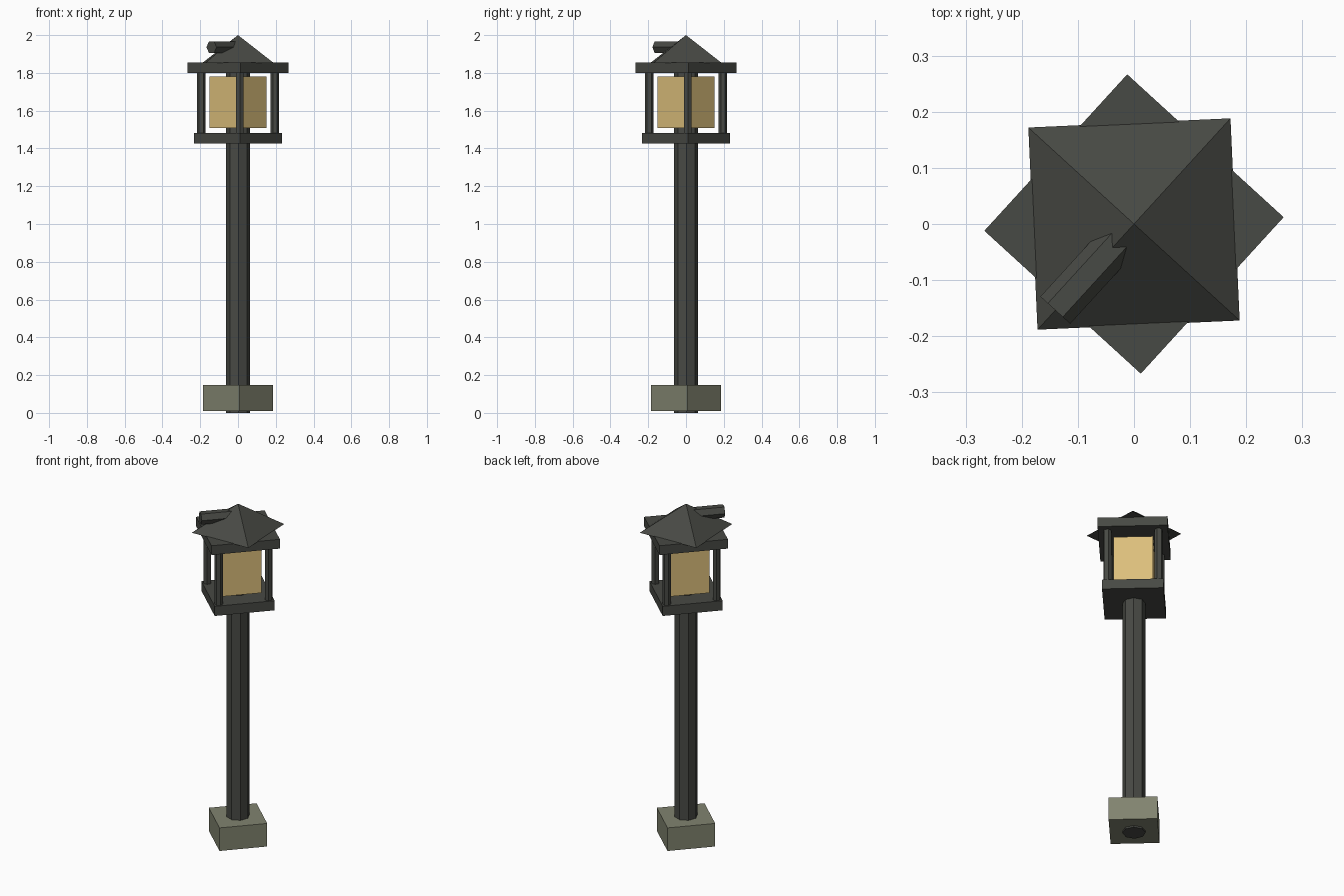
import bpy, bmesh, math
from mathutils import Matrix, Vector

if "Cube" in bpy.data.objects:
    bpy.data.objects.remove(bpy.data.objects["Cube"])

TURN = math.radians(2.6)   # whole lamp is turned slightly, corners to the front


def material(name, rgb):
    m = bpy.data.materials.new(name)
    m.diffuse_color = (*rgb, 1)
    m.use_nodes = True
    m.node_tree.nodes["Principled BSDF"].inputs["Base Color"].default_value = m.diffuse_color
    return m


IRON = material("dark_iron", (0.064, 0.067, 0.058))
STONE = material("grey_stone", (0.22, 0.23, 0.16))
GLASS = material("amber_glass", (0.72, 0.52, 0.20))


def prism(name, sides, radius, z0, z1, mat, angle=TURN, at=(0, 0), top=None):
    """Upright prism or cone with its first corner at the given angle."""
    top = radius if top is None else top
    bm = bmesh.new()
    bmesh.ops.create_cone(bm, cap_ends=True, segments=sides, radius1=radius,
                          radius2=top, depth=z1 - z0)
    v = min((v for v in bm.verts if v.co.z < 0), key=lambda v: abs(math.atan2(v.co.y, v.co.x)))
    spin = angle - math.atan2(v.co.y, v.co.x)
    bm.transform(Matrix.Translation((at[0], at[1], (z0 + z1) / 2)) @ Matrix.Rotation(spin, 4, 'Z'))
    return finish(name, bm, mat)


def finish(name, bm, mat):
    bmesh.ops.recalc_face_normals(bm, faces=bm.faces)
    me = bpy.data.meshes.new(name)
    bm.to_mesh(me)
    bm.free()
    me.materials.append(mat)
    ob = bpy.data.objects.new(name, me)
    bpy.context.collection.objects.link(ob)
    return ob


# Footing and pole (the pole runs up through the lantern)
prism("footing", 4, 0.186, 0.01, 0.147, STONE)
prism("pole", 8, 0.063, 0.0, 1.82, IRON)

# Lantern: lower tray, glass box, upper frame
prism("lantern_tray", 4, 0.234, 1.425, 1.482, IRON)
prism("lantern_glass", 4, 0.151, 1.508, 1.78, GLASS)
prism("lantern_frame", 4, 0.267, 1.80, 1.855, IRON)

# Four corner posts
for i in range(4):
    a = TURN + i * math.pi / 2
    prism(f"corner_post_{i + 1}", 6, 0.023, 1.47, 1.81, IRON, angle=a,
          at=(0.195 * math.cos(a), 0.195 * math.sin(a)))

# Pyramid roof, turned 45 degrees to the frame
prism("roof", 4, 0.255, 1.853, 2.0, IRON, angle=TURN + math.pi / 4, top=0)

# Six-sided stub pipe lying along one roof ridge, flat side up
bm = bmesh.new()
ridge = TURN + math.radians(-135)
d = Vector((math.cos(ridge), math.sin(ridge), 0))
side = Vector((-d.y, d.x, 0))
rings = []
for dist in (0.035, 0.208):
    c = d * dist + Vector((0, 0, 1.936))
    rings.append([bm.verts.new(c + side * 0.036 * math.cos(k * math.pi / 3)
                               + Vector((0, 0, 0.036 * math.sin(k * math.pi / 3))))
                  for k in range(6)])
for k in range(6):
    n = (k + 1) % 6
    bm.faces.new((rings[0][k], rings[0][n], rings[1][n], rings[1][k]))
for r in rings:
    bm.faces.new(r)
finish("roof_pipe", bm, IRON)
